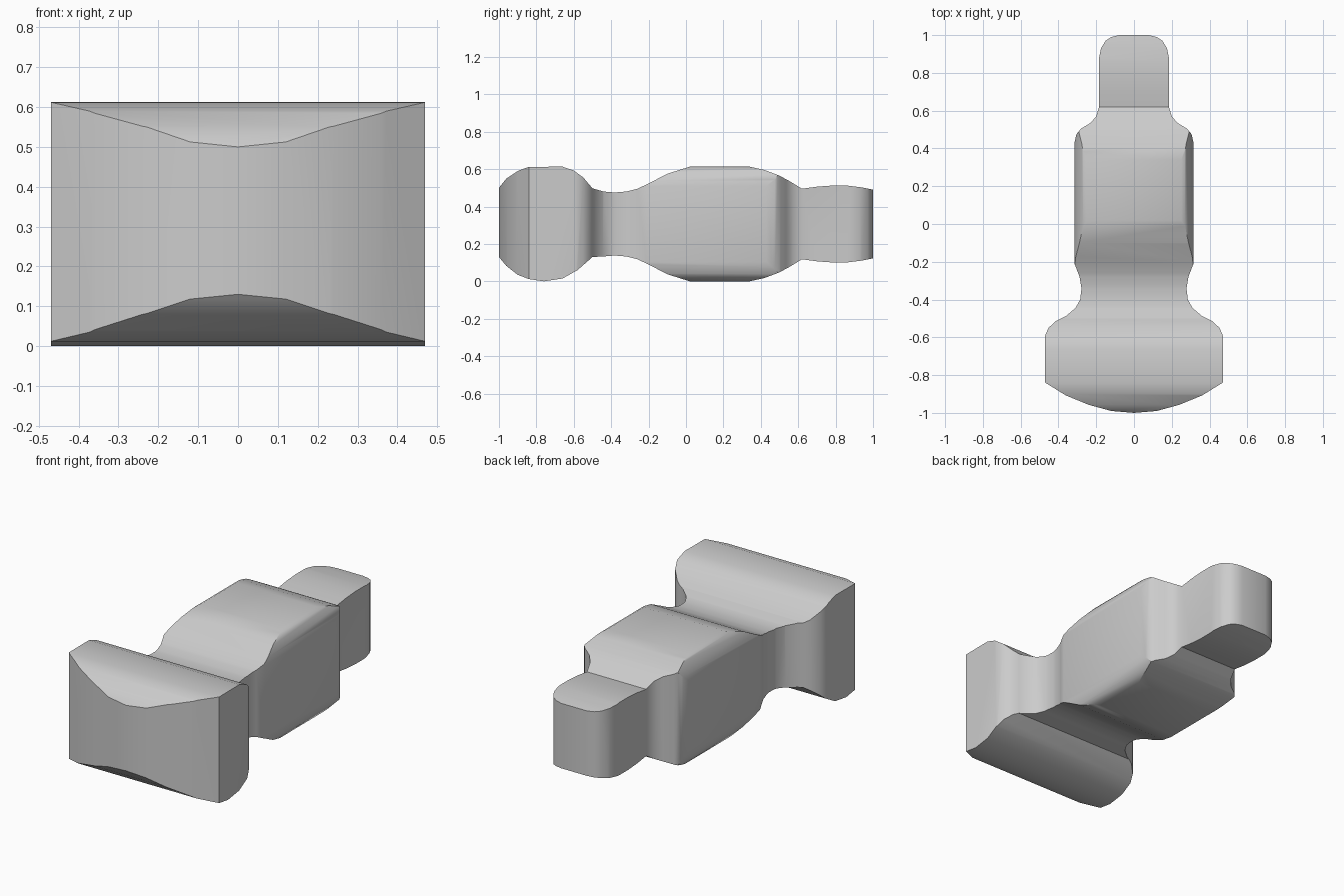
import bpy
import bmesh
import math
from mathutils import Vector

cube = bpy.data.objects.get("Cube")
if cube:
    bpy.data.objects.remove(cube, do_unlink=True)

# Single plain grey
grey = bpy.data.materials.new("plain grey")
grey.use_nodes = True
colour = (0.6, 0.6, 0.6, 1)
grey.diffuse_color = colour
grey.node_tree.nodes["Principled BSDF"].inputs["Base Color"].default_value = colour


def prisms(name, rings, offset):
    """Extrude each closed ring of points along the offset into a solid."""
    bm = bmesh.new()
    for ring in rings:
        face = bm.faces.new([bm.verts.new(p) for p in ring])
        ext = bmesh.ops.extrude_face_region(bm, geom=[face])["geom"]
        moved = [v for v in ext if isinstance(v, bmesh.types.BMVert)]
        bmesh.ops.translate(bm, verts=moved, vec=Vector(offset))
    bmesh.ops.recalc_face_normals(bm, faces=bm.faces)
    mesh = bpy.data.meshes.new(name)
    bm.to_mesh(mesh)
    bm.free()
    mesh.materials.append(grey)
    obj = bpy.data.objects.new(name, mesh)
    bpy.context.collection.objects.link(obj)
    return obj


# Plan outline, right half from front to back: (x, y)
plan = [(0, -1), (.12, -.99), (.24, -.957), (.36, -.908), (.47, -.84),
        (.47, -.59), (.453, -.55), (.415, -.515), (.36, -.487), (.31, -.445),
        (.285, -.4), (.278, -.34), (.288, -.28), (.315, -.21),
        (.315, .43), (.305, .475), (.28, .505), (.23, .535), (.2, .57),
        (.185, .62), (.185, .88), (.175, .93), (.15, .97), (.12, .99), (.08, 1)]
plan_ring = plan + [(-x, y) for x, y in reversed(plan[1:])]

# Side outline, front to back: (y, z)
head_top = [(-1, .5), (-.96, .55), (-.9, .59), (-.84, .612), (-.66, .613),
            (-.6, .592), (-.55, .556), (-.5, .497)]
head_base = [(-1, .13), (-.96, .082), (-.9, .035), (-.84, .012), (-.76, 0),
             (-.66, .015), (-.58, .06), (-.5, .13)]
body_top = [(-.44, .48), (-.38, .475), (-.32, .48), (-.26, .495), (-.2, .523),
            (-.1, .575), (.02, .613), (.34, .613), (.42, .595), (.5, .565),
            (.56, .532), (.62, .495), (.7, .506), (.78, .512), (.86, .512),
            (.94, .502), (1, .49)]
body_base = [(y, .613 - z) for y, z in body_top]
side_ring = head_top + body_top + list(reversed(head_base + body_base))

carved = prisms("carved_body", [[(x, y, -.1) for x, y in plan_ring]], (0, 0, .9))
side = prisms("side_cutter", [[(-.7, y, z) for y, z in side_ring]], (1.4, 0, 0))

# Rounded long edges of the middle section, one prism per corner
corner = [(.25, .65), (.25, .613), (.27, .603), (.29, .573), (.308, .537),
          (.316, .505), (.35, .49), (.35, .65)]
rings = [[(s * x, -.3, z if up else .613 - z) for x, z in corner]
         for s in (1, -1) for up in (True, False)]
edges = prisms("edge_cutter", rings, (0, .87, 0))

for cutter, operation in ((side, 'INTERSECT'), (edges, 'DIFFERENCE')):
    mod = carved.modifiers.new(cutter.name, 'BOOLEAN')
    mod.operation = operation
    mod.solver = 'EXACT'
    mod.object = cutter

# Bake the cuts, then drop the cutters
bpy.context.view_layer.update()
result = bpy.data.meshes.new_from_object(
    carved.evaluated_get(bpy.context.evaluated_depsgraph_get()))
carved.modifiers.clear()
carved.data = result
for cutter in (side, edges):
    bpy.data.objects.remove(cutter, do_unlink=True)

bpy.ops.object.select_all(action='DESELECT')
carved.select_set(True)
bpy.context.view_layer.objects.active = carved
bpy.ops.object.shade_smooth_by_angle(angle=math.radians(33))
